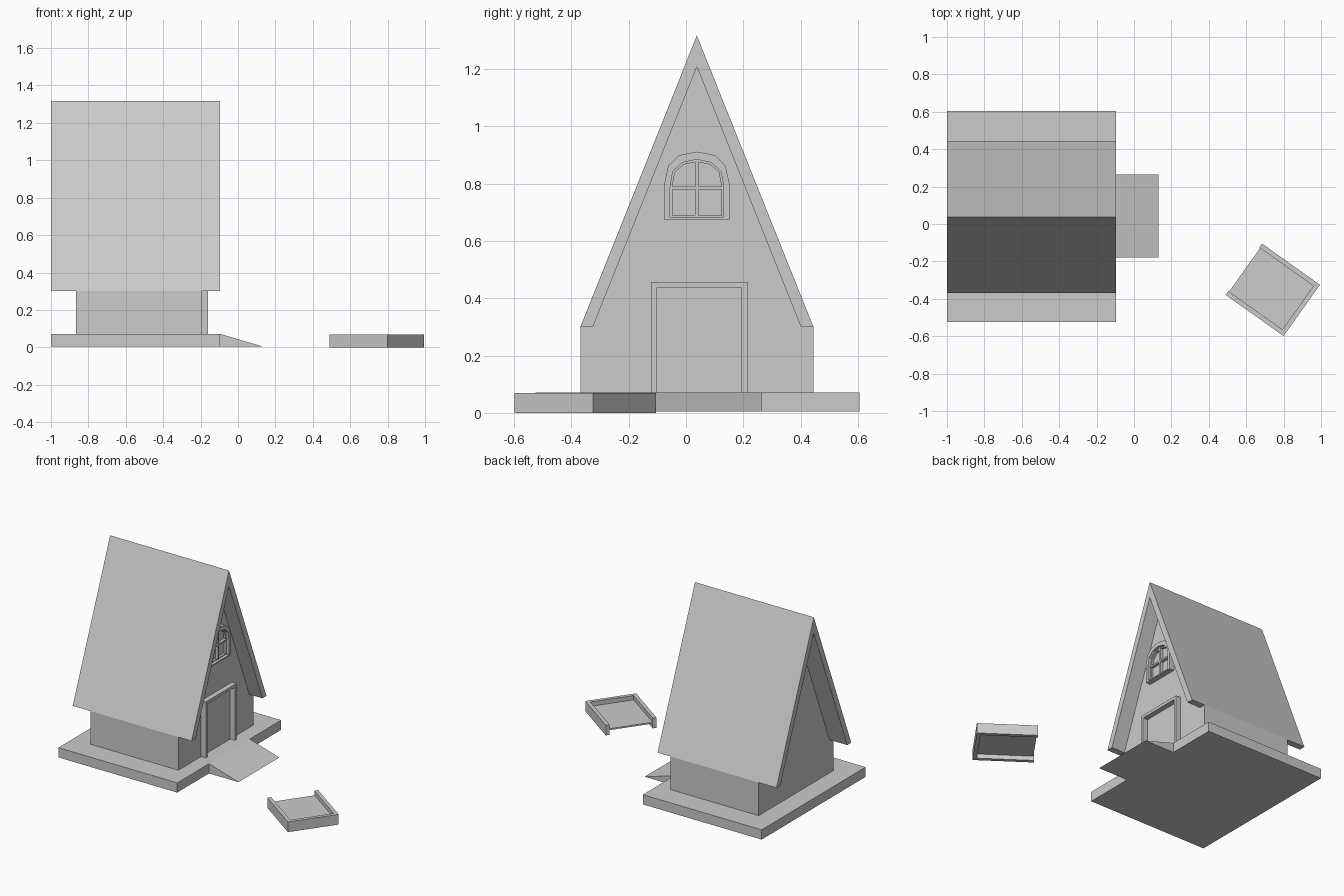
import bpy, bmesh, math
from mathutils import Matrix

if "Cube" in bpy.data.objects:
    bpy.data.objects.remove(bpy.data.objects["Cube"])

YC = 0.038  # symmetry plane of the house


def finish(name, bm):
    bmesh.ops.recalc_face_normals(bm, faces=bm.faces)
    me = bpy.data.meshes.new(name)
    bm.to_mesh(me)
    bm.free()
    ob = bpy.data.objects.new(name, me)
    bpy.context.collection.objects.link(ob)
    return ob


def box(name, x0, x1, y0, y1, z0, z1):
    bm = bmesh.new()
    bmesh.ops.create_cube(bm, size=1)
    for v in bm.verts:
        v.co.x = x1 if v.co.x > 0 else x0
        v.co.y = y1 if v.co.y > 0 else y0
        v.co.z = z1 if v.co.z > 0 else z0
    return finish(name, bm)


def prism(name, profile, x0, x1):
    """Extrude a closed (y, z) outline along x."""
    bm = bmesh.new()
    face = bm.faces.new([bm.verts.new((x0, y, z)) for y, z in profile])
    geo = bmesh.ops.extrude_face_region(bm, geom=[face])["geom"]
    for v in geo:
        if isinstance(v, bmesh.types.BMVert):
            v.co.x = x1
    return finish(name, bm)


def ring(name, outer, inner, x0, x1):
    """Frame between two matching closed (y, z) outlines."""
    bm = bmesh.new()
    loops = [[bm.verts.new((x, y, z)) for y, z in p]
             for p, x in ((outer, x0), (outer, x1), (inner, x1), (inner, x0))]
    n = len(outer)
    for k in range(4):
        a, b = loops[k], loops[(k + 1) % 4]
        for i in range(n):
            j = (i + 1) % n
            bm.faces.new((a[i], a[j], b[j], b[i]))
    return finish(name, bm)


def mirrored(half):
    """Half outline as (offset from centre, z); on-axis points are not doubled."""
    return ([(YC - d, z) for d, z in half] +
            [(YC + d, z) for d, z in reversed(half) if d > 0])


# base slab and entrance ramp
box("base", -1.0, -0.095, -0.525, 0.605, 0.005, 0.072)
bm = bmesh.new()
tri = [(-0.095, 0.005), (0.13, 0.005), (-0.095, 0.072)]
f = bm.faces.new([bm.verts.new((x, -0.18, z)) for x, z in tri])
g = bmesh.ops.extrude_face_region(bm, geom=[f])["geom"]
for v in g:
    if isinstance(v, bmesh.types.BMVert):
        v.co.y = 0.264
finish("ramp", bm)

# house body with gable, and thick roof
prism("house_body", mirrored([(0.407, 0.072), (0.407, 0.30), (0.363, 0.30), (0, 1.21)]),
      -0.865, -0.195)
prism("roof", mirrored([(0.363, 0.30), (0.407, 0.30), (0, 1.318)]) [:3]
      + [(YC + 0.407, 0.30), (YC + 0.363, 0.30), (YC, 1.208)], -1.0, -0.095)

# door frame
y0, y1 = -0.122, 0.214
door = [(y0, 0.072), (y0, 0.457), (y1, 0.457), (y1, 0.072),
        (y1 - 0.02, 0.072), (y1 - 0.02, 0.437), (y0 + 0.02, 0.437), (y0 + 0.02, 0.072)]
prism("door_frame", door, -0.20, -0.16)

# arched window: frame, sash and glazing bars
outer = mirrored([(0.114, 0.676), (0.114, 0.80), (0.100, 0.863), (0.062, 0.900), (0, 0.912)])
inner = mirrored([(0.093, 0.684), (0.093, 0.79), (0.084, 0.843), (0.050, 0.874), (0, 0.885)])
sash = mirrored([(0.086, 0.690), (0.086, 0.79), (0.077, 0.840), (0.046, 0.867), (0, 0.877)])
ring("window_frame", outer, inner, -0.20, -0.16)
ring("window_sash", inner, sash, -0.20, -0.18)
box("window_bar_vertical", -0.20, -0.175, YC - 0.006, YC + 0.006, 0.684, 0.884)
box("window_bar_horizontal", -0.20, -0.175, YC - 0.092, YC + 0.092, 0.780, 0.791)

# separate tray: three-sided rim with a thin raised floor, open on one side
L, W, T = 0.19, 0.168, 0.025
place = Matrix.Translation((0.742, -0.352, 0)) @ Matrix.Rotation(math.radians(-35.4), 4, 'Z')
bm = bmesh.new()
rim = [(-L, -W), (L, -W), (L, W), (-L, W),
       (-L, W - T), (L - T, W - T), (L - T, -W + T), (-L, -W + T)]
f = bm.faces.new([bm.verts.new((x, y, 0)) for x, y in rim])
g = bmesh.ops.extrude_face_region(bm, geom=[f])["geom"]
for v in g:
    if isinstance(v, bmesh.types.BMVert):
        v.co.z = 0.07
finish("tray_rim", bm).matrix_world = place
box("tray_floor", -L + 0.005, L - T, -W + T, W - T, 0.030, 0.040).matrix_world = place
